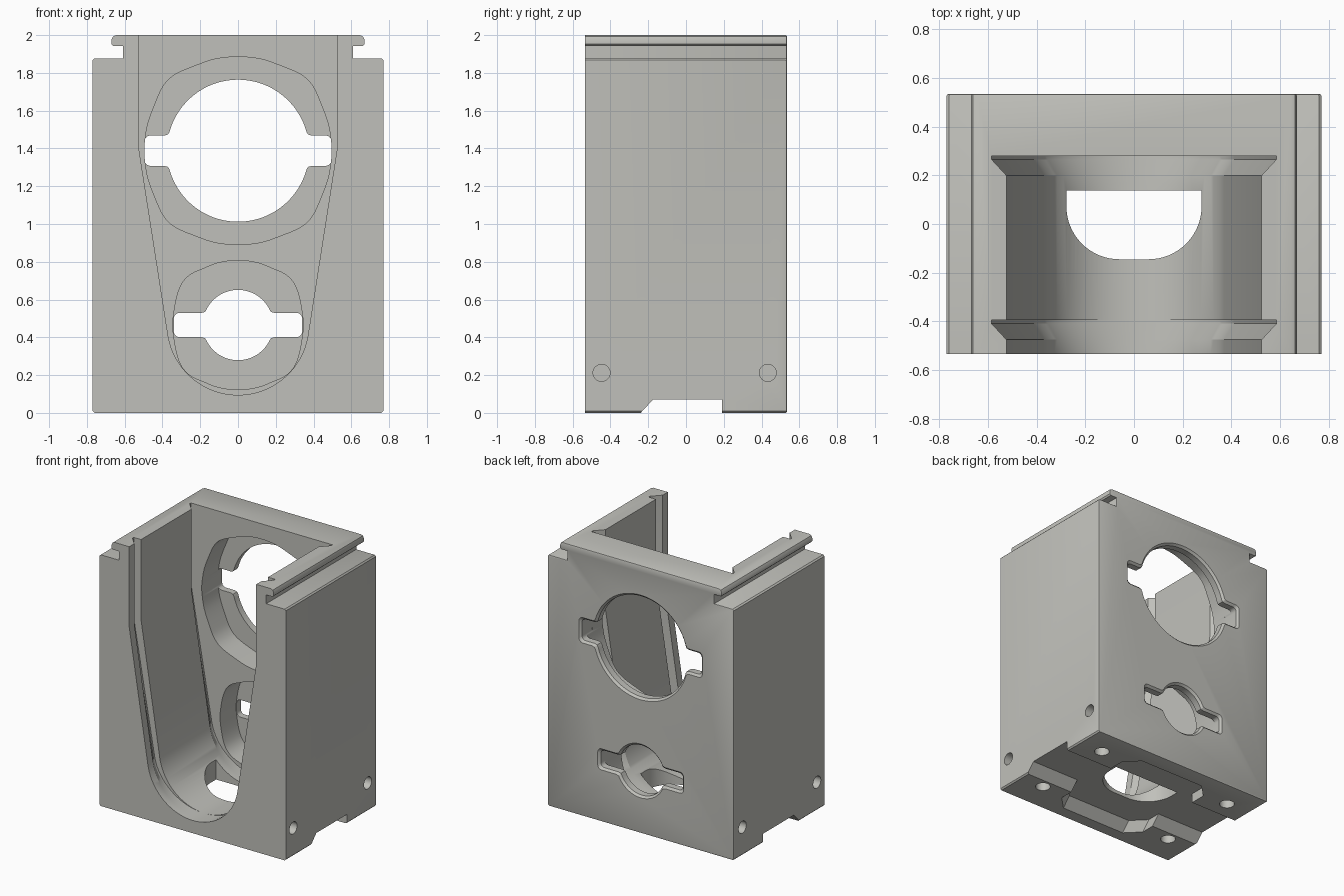
import bpy, bmesh, math

if "Cube" in bpy.data.objects:
    bpy.data.objects.remove(bpy.data.objects["Cube"])

grey = bpy.data.materials.new("warm grey")
grey.diffuse_color = (0.53, 0.53, 0.495, 1)
grey.use_nodes = True
grey.node_tree.nodes["Principled BSDF"].inputs["Base Color"].default_value = grey.diffuse_color


def loft(name, rings):
    """Closed solid through rings of equal point count."""
    bm = bmesh.new()
    vs = [[bm.verts.new(p) for p in r] for r in rings]
    n = len(rings[0])
    bm.faces.new(vs[0])
    bm.faces.new(vs[-1][::-1])
    for a, b in zip(vs, vs[1:]):
        for i in range(n):
            j = (i + 1) % n
            bm.faces.new((a[i], b[i], b[j], a[j]))
    bmesh.ops.remove_doubles(bm, verts=bm.verts, dist=1e-5)
    bmesh.ops.recalc_face_normals(bm, faces=bm.faces)
    me = bpy.data.meshes.new(name)
    bm.to_mesh(me)
    bm.free()
    ob = bpy.data.objects.new(name, me)
    bpy.context.collection.objects.link(ob)
    me.materials.append(grey)
    return ob


def at_y(pts, y, k=1):
    return [(x * k, y, z) for x, z in pts]


def mirror(half):
    """Complete a right-hand outline about x = 0."""
    return half + [(-x, z) for x, z in reversed(half) if x > 1e-6]


def quad_mirror(q, cz):
    """Complete a quarter outline, listed from top to side, about its centre."""
    right = q + [(x, -z) for x, z in reversed(q) if abs(z) > 1e-6]
    return [(x, z + cz) for x, z in mirror(right)
            ] if right[-1][0] > 1e-6 else [(x, z + cz) for x, z in right + [
                (-x, z) for x, z in reversed(right[1:-1])]]


def key_outline(cz, r, reach, h, grow=0.0):
    """Round opening with a square tab on each side."""
    r, reach, h = r + grow, reach + grow, h + grow
    a0 = math.asin((h + 0.02) / r)
    q = []
    for i in range(25):
        a = math.pi / 2 + (a0 - math.pi / 2) * i / 24
        q.append((r * math.cos(a) if i else 0.0, r * math.sin(a)))
    q.append((r * math.cos(a0) + 0.008, h + 0.006))
    q.append((r * math.cos(a0) + 0.028, h))
    for i in range(6):
        a = math.pi / 2 * (1 - i / 5)
        q.append((reach - 0.03 + 0.03 * math.cos(a), h - 0.03 + 0.03 * math.sin(a)))
    return quad_mirror(q, cz)


def smooth_curve(pts, steps=5):
    """Catmull-Rom through the points."""
    p = [(-pts[1][0], pts[1][1])] + pts + [(pts[-2][0], -pts[-2][1])]
    out = []
    for i in range(1, len(p) - 2):
        for s in range(steps):
            t = s / steps
            out.append(tuple(0.5 * (2 * b + (c - a) * t + (2 * a - 5 * b + 4 * c - d) * t * t
                                    + (3 * b - a - 3 * c + d) * t ** 3)
                             for a, b, c, d in zip(p[i - 1], p[i], p[i + 1], p[i + 2])))
    return out + [pts[-1]]


def rod(name, c, r, axis, length):
    ring = []
    for s in (-1, 1):
        pts = []
        for i in range(32):
            u, v = r * math.cos(i * math.pi / 16), r * math.sin(i * math.pi / 16)
            o = (s * length, u, v) if axis == "x" else (u, v, s * length)
            pts.append(tuple(a + b for a, b in zip(c, o)))
        ring.append(pts)
    return loft(name, ring)


# Housing block with a clip rail along both top edges
profile = mirror([(0.76, 0), (0.77, 0.01), (0.77, 1.867), (0.76, 1.877), (0.608, 1.877),
                  (0.608, 1.943), (0.66, 1.943), (0.67, 1.953), (0.67, 1.975),
                  (0.662, 1.993), (0.645, 2.0)])
housing = loft("housing", [at_y(profile, -0.535), at_y(profile, 0.535)])
bm = bmesh.new()
bm.from_mesh(housing.data)
rear = [e for e in bm.edges if all(v.co.y > 0.53 for v in e.verts)]
bmesh.ops.bevel(bm, geom=rear, offset=0.008, segments=2, affect='EDGES', profile=0.5)
bm.to_mesh(housing.data)
bm.free()

cutters = []

# Tapered open pocket with two dovetail grooves
half = [(0.525, 2.2), (0.525, 1.4)]
a0 = math.radians(-9)
for i in range(25):
    a = a0 + (-math.pi / 2 - a0) * i / 24
    half.append((0.375 * math.cos(a) if i < 24 else 0.0, 0.47 + 0.375 * math.sin(a)))
pocket = mirror(half)
K = 0.585 / 0.525
cutters.append(loft("pocket_cutter", [at_y(pocket, y, k) for y, k in (
    (-0.7, 1), (-0.475, 1), (-0.41, K), (-0.395, K), (-0.395, 1),
    (0.2, 1), (0.265, K), (0.28, K))]))

# Wavy recesses and keyed openings through the rear wall
big = [(0, .497), (.12, .485), (.22, .452), (.33, .405), (.39, .35),
       (.43, .27), (.475, .15), (.493, .05), (.496, 0)]
small = [(0, .342), (.1, .33), (.18, .3), (.25, .268), (.295, .222),
         (.322, .155), (.34, .06), (.345, 0)]
for label, cz, wave, key in (("upper", 1.388, big, (0.376, 0.495, 0.08)),
                             ("lower", 0.465, small, (0.186, 0.34, 0.064))):
    w = quad_mirror(smooth_curve(wave), cz)
    cutters.append(loft(label + "_recess_cutter", [at_y(w, 0.2), at_y(w, 0.47)]))
    cutters.append(loft(label + "_opening_cutter", [
        at_y(key_outline(cz, *key), 0.4), at_y(key_outline(cz, *key), 0.52),
        at_y(key_outline(cz, *key, 0.015), 0.535), at_y(key_outline(cz, *key, 0.015), 0.6)]))

# Channel across the underside, with a wider eight-sided recess in the middle
chan = [(-0.31, -0.07), (-0.24, 0), (-0.175, 0.07), (0.19, 0.07), (0.19, -0.07)]
cutters.append(loft("channel_cutter", [[(x, y, z) for y, z in chan] for x in (-1, 1)]))


def octagon(z, front):
    pts = mirror([(0.27, front), (0.37, front + 0.1), (0.37, 0.31), (0.27, 0.41)])
    return [(x, y, z) for x, y in pts]


cutters.append(loft("underside_recess_cutter", [octagon(-0.07, -0.51), octagon(0.07, -0.38)]))

# Flat-backed drain hole in the floor
drain = [(0.278, 0.138)]
for i in range(17):
    a = -math.pi / 2 * i / 16
    drain.append((0.06 + 0.218 * math.cos(a), 0.073 + 0.218 * math.sin(a)))
drain = mirror(drain)
cutters.append(loft("drain_cutter", [[(x, y, z) for x, y in drain] for z in (-0.1, 0.4)]))

# Screw holes in the underside and sides
for s in (-1, 1):
    for y in (-0.31, 0.33):
        cutters.append(rod("foot_hole_cutter", (s * 0.57, y, 0), 0.052, "z", 0.22))
    for y in (-0.447, 0.433):
        cutters.append(rod("side_hole_cutter", (s * 0.77, y, 0.212), 0.045, "x", 0.15))

# Cut everything out of the block
for c in cutters:
    c.hide_render = True
    m = housing.modifiers.new(c.name, 'BOOLEAN')
    m.operation, m.solver, m.object = 'DIFFERENCE', 'EXACT', c
bpy.context.view_layer.update()
deps = bpy.context.evaluated_depsgraph_get()
result = bpy.data.meshes.new_from_object(housing.evaluated_get(deps))
housing.modifiers.clear()
housing.data = result
for c in cutters:
    bpy.data.objects.remove(c)

bpy.context.view_layer.objects.active = housing
housing.select_set(True)
bpy.ops.object.shade_smooth_by_angle(angle=math.radians(25))
